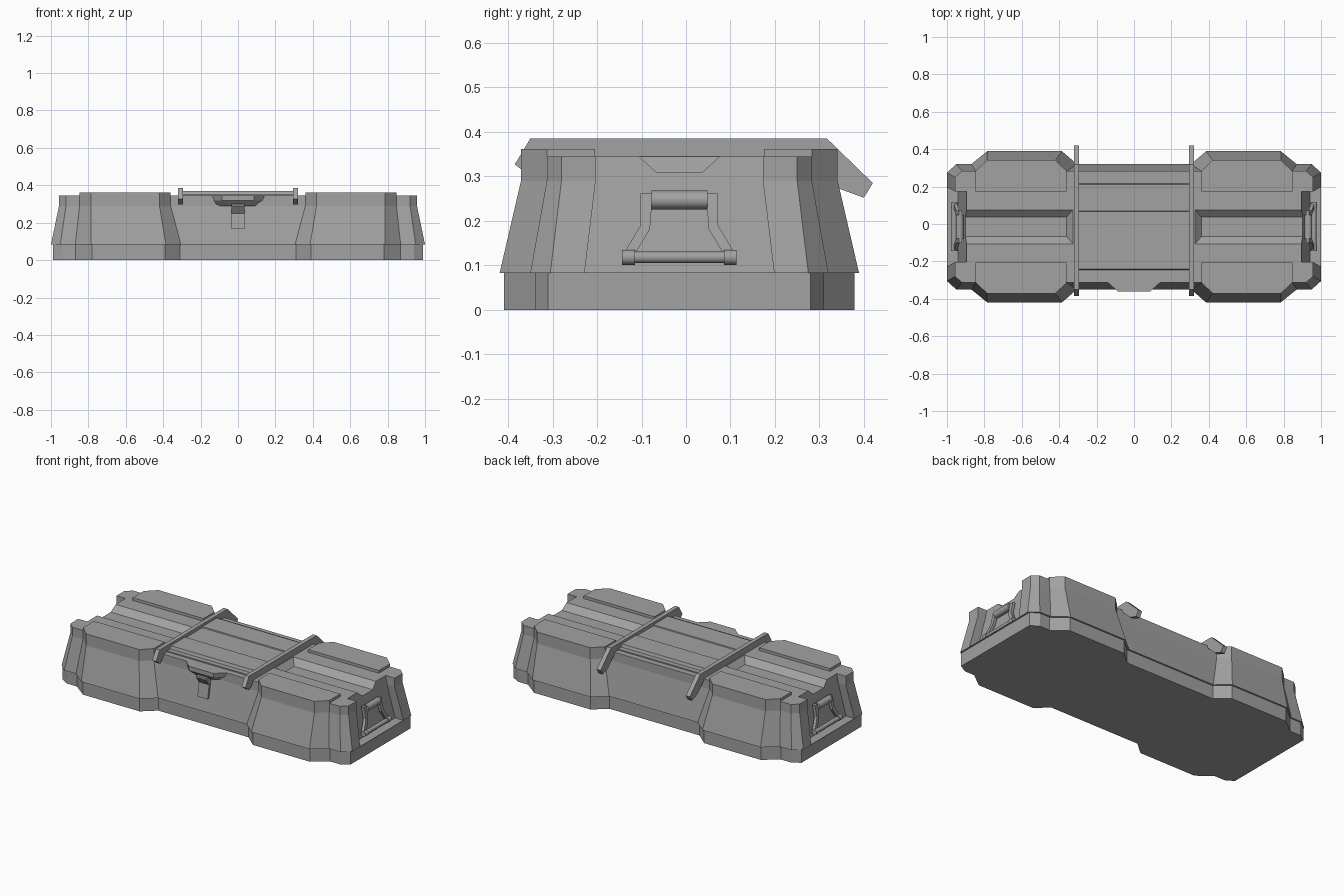
import bpy, bmesh, math
from mathutils import Vector

if "Cube" in bpy.data.objects:
    bpy.data.objects.remove(bpy.data.objects["Cube"])

CY = -0.015  # centre line of the case in y
grey = bpy.data.materials.new("mid grey")
grey.diffuse_color = (0.36, 0.36, 0.36, 1)
grey.use_nodes = True
grey.node_tree.nodes["Principled BSDF"].inputs["Base Color"].default_value = grey.diffuse_color


def finish(name, bm):
    bmesh.ops.recalc_face_normals(bm, faces=bm.faces)
    me = bpy.data.meshes.new(name)
    bm.to_mesh(me)
    bm.free()
    me.materials.append(grey)
    ob = bpy.data.objects.new(name, me)
    bpy.context.collection.objects.link(ob)
    return ob


def loft(name, rings):
    """Join closed rings of equal length and cap both ends."""
    bm = bmesh.new()
    vs = [[bm.verts.new(p) for p in r] for r in rings]
    n = len(vs[0])
    for a, b in zip(vs, vs[1:]):
        for i in range(n):
            j = (i + 1) % n
            bm.faces.new((a[i], a[j], b[j], b[i]))
    bm.faces.new(vs[0][::-1])
    bm.faces.new(vs[-1])
    return finish(name, bm)


def prism_x(name, yz, x0, x1):
    return loft(name, [[(x, y, z) for y, z in yz] for x in (x0, x1)])


def rod(name, a, b, r, sides=12):
    a, b = Vector(a), Vector(b)
    bm = bmesh.new()
    bmesh.ops.create_cone(bm, cap_ends=True, segments=sides, radius1=r, radius2=r, depth=(b - a).length)
    q = Vector((0, 0, 1)).rotation_difference(b - a)
    for v in bm.verts:
        v.co = q @ v.co + (a + b) / 2
    ob = finish(name, bm)
    bpy.context.view_layer.objects.active = ob
    ob.select_set(True)
    bpy.ops.object.shade_smooth_by_angle(angle=math.radians(40))
    ob.select_set(False)
    return ob


def cut(ob, cutter):
    m = ob.modifiers.new("cut", "BOOLEAN")
    m.operation, m.solver, m.object = "DIFFERENCE", "EXACT", cutter
    bpy.context.view_layer.objects.active = ob
    bpy.ops.object.modifier_apply(modifier="cut")
    bpy.data.objects.remove(cutter)


def outline(xs, a, b, c, z):
    """Stepped case outline from one quadrant, mirrored twice."""
    q = list(zip(xs, (a, b, b, c, c, b)))
    right = [(x, -y) for x, y in reversed(q)] + q
    ring = right + [(-x, -y) for x, y in right]
    return [(x, y + CY, z) for x, y in ring]


# Case body: plinth, flared walls and upright lid rim
low = (0.99, 0.94, 0.87, 0.78, 0.39, 0.31)
wide = (1.0, 0.95, 0.87, 0.785, 0.385, 0.305)
top = (0.957, 0.92, 0.847, 0.785, 0.42, 0.36)
body = loft("case_body", [
    outline(low, 0.295, 0.325, 0.394, 0),
    outline(low, 0.295, 0.325, 0.394, 0.083),
    outline(wide, 0.29, 0.335, 0.404, 0.083),
    outline(top, 0.265, 0.298, 0.356, 0.29),
    outline(top, 0.265, 0.298, 0.356, 0.345)])

for s in (1, -1):
    # Recess in the end wall, with a sloping back
    rings = []
    for z, h, x in ((0.084, 0.213, 0.942), (0.29, 0.188, 0.905), (0.40, 0.188, 0.885)):
        rings.append([(s * x, CY - h, z), (s * 1.1, CY - h, z), (s * 1.1, CY + h, z), (s * x, CY + h, z)])
    cut(body, loft("recess_cutter", rings))
    # Channel along the top
    rings = []
    for x0, x1 in ((0.36, 0.318), (1.1, 1.1)):
        rings.append([(s * x0, CY - 0.052, 0.31), (s * x0, CY + 0.052, 0.31),
                      (s * x1, CY + 0.102, 0.355), (s * x1, CY - 0.102, 0.355)])
    cut(body, loft("channel_cutter", rings))

# Four raised panels on the lid
for s in (1, -1):
    for t in (1, -1):
        pts = [(0.36, 0.19), (0.847, 0.19), (0.847, 0.298), (0.785, 0.356), (0.42, 0.356), (0.36, 0.298)]
        loft("raised_panel", [[(s * x, CY + t * y, z) for x, y in pts] for z in (0.34, 0.362)])

# Centre cover with a shallow channel
half = [(0.262, 0.34), (0.262, 0.352), (0.232, 0.352), (0.226, 0.37), (0.085, 0.37), (0.083, 0.364)]
prism_x("centre_cover", [(CY + y, z) for y, z in half] + [(CY - y, z) for y, z in reversed(half)], -0.3, 0.3)

# Two straps over the lid, reaching further down at the back
strap = [(-0.35, 0.385), (0.317, 0.385), (0.42, 0.285), (0.4, 0.252), (0.345, 0.272),
         (0.275, 0.34), (-0.305, 0.34), (-0.345, 0.297), (-0.385, 0.327)]
for s in (1, -1):
    prism_x("strap", strap, s * 0.307 - 0.0135, s * 0.307 + 0.0135)

# Front latch: tapered lip with a tongue hanging from it
rings = []
for z, w0, w1, y in ((0.29, 0.13, 0.06, -0.335), (0.318, 0.15, 0.085, -0.362), (0.345, 0.165, 0.085, -0.362)):
    rings.append([(-w0, -0.29, z), (-w1, y, z), (w1, y, z), (w0, -0.29, z)])
loft("latch_lip", rings)
prism_x("latch_tongue", [(-0.29, 0.30), (-0.362, 0.30), (-0.362, 0.288), (-0.334, 0.25),
                         (-0.348, 0.165), (-0.32, 0.165)], -0.035, 0.035)

# Carrying handles in the end recesses
for s in (1, -1):
    rod("handle_barrel", (s * 0.932, CY - 0.063, 0.247), (s * 0.932, CY + 0.063, 0.247), 0.021, 16)
    rod("handle_bar", (s * 0.962, CY - 0.11, 0.118), (s * 0.962, CY + 0.11, 0.118), 0.013)
    for t in (1, -1):
        rod("handle_knob", (s * 0.962, CY + t * 0.1, 0.118), (s * 0.962, CY + t * 0.129, 0.118), 0.017)
        rod("handle_pin", (s * 0.932, CY + t * 0.06, 0.236), (s * 0.932, CY + t * 0.07, 0.236), 0.008)
        arm = [(0.06, 0.262), (0.087, 0.262), (0.087, 0.19), (0.126, 0.125), (0.1, 0.125), (0.066, 0.182)]
        loft("handle_arm", [[(s * (0.98 - 0.2 * z + d), CY + t * y, z) for y, z in arm]
                            for d in (-0.009, 0.009)])
